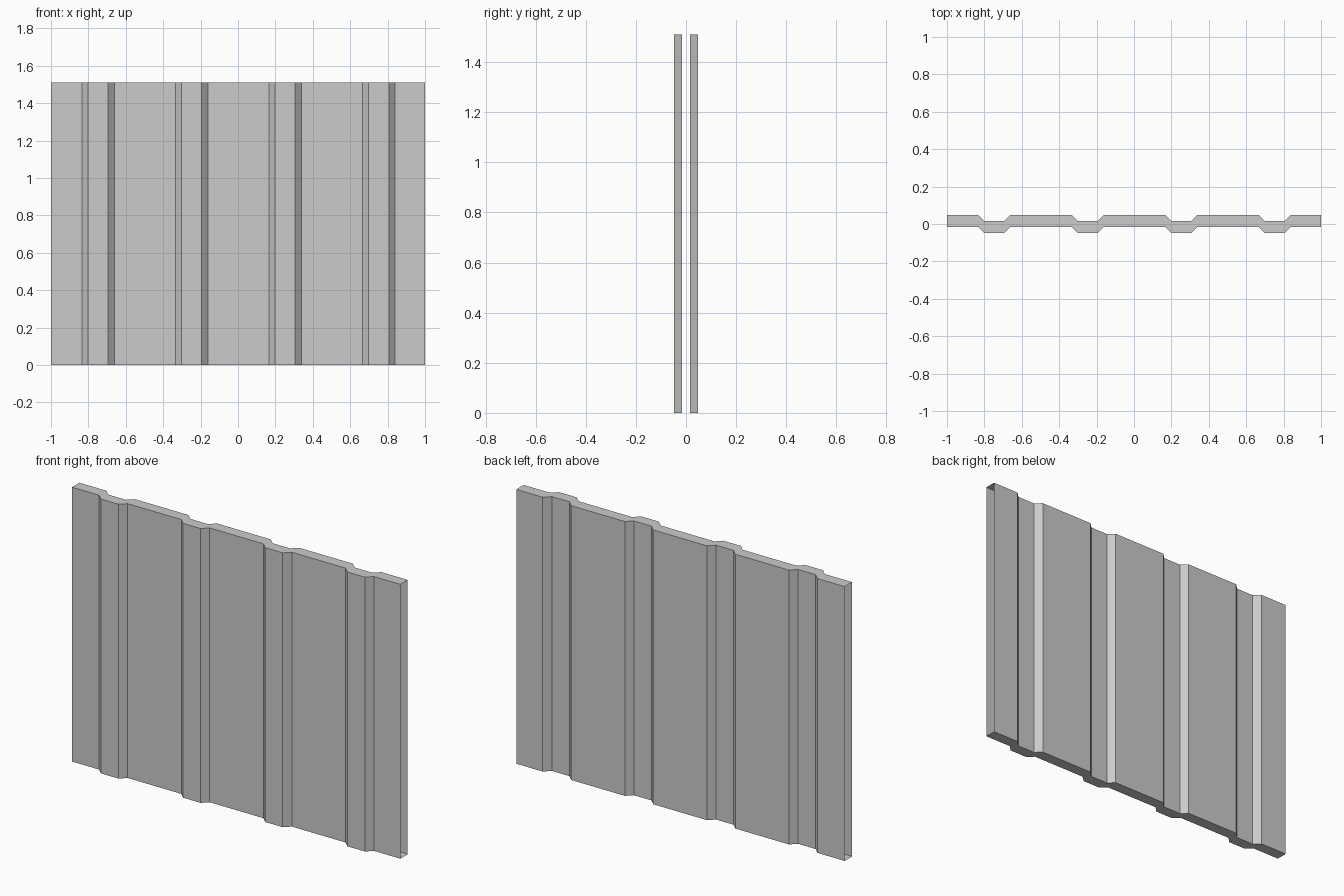
import bpy
import bmesh

cube = bpy.data.objects.get("Cube")
if cube:
    bpy.data.objects.remove(cube, do_unlink=True)

HEIGHT = 1.51
SKIN_GAP = 0.064                 # distance between front and back sheets
FLAT_Y, RIB_Y = -0.016, -0.048   # front sheet: flats and rib crests
RIB_CENTRES = [-0.7475 + 0.5 * i for i in range(4)]
RIB_FOOT, RIB_CREST = 0.0865, 0.0535

# Painted sheet metal
metal = bpy.data.materials.new("light grey metal")
metal.use_nodes = True
grey = (0.6, 0.6, 0.6, 1.0)
metal.diffuse_color = grey
metal.node_tree.nodes["Principled BSDF"].inputs["Base Color"].default_value = grey

# Trapezoidal rib profile, left to right
profile = [(-1.0, FLAT_Y)]
for c in RIB_CENTRES:
    profile += [(c - RIB_FOOT, FLAT_Y), (c - RIB_CREST, RIB_Y),
                (c + RIB_CREST, RIB_Y), (c + RIB_FOOT, FLAT_Y)]
profile.append((1.0, FLAT_Y))

bm = bmesh.new()


def profile_row(offset, z):
    return [bm.verts.new((x, y + offset, z)) for x, y in profile]


front_low, front_high = profile_row(0, 0), profile_row(0, HEIGHT)
back_low, back_high = profile_row(SKIN_GAP, 0), profile_row(SKIN_GAP, HEIGHT)

# Front and back ribbed sheets; the two side ends stay open
for i in range(len(profile) - 1):
    j = i + 1
    bm.faces.new((front_low[i], front_low[j], front_high[j], front_high[i]))
    bm.faces.new((back_low[j], back_low[i], back_high[i], back_high[j]))

# Top and bottom caps
bm.faces.new(front_high + back_high[::-1])
bm.faces.new(back_low + front_low[::-1])

mesh = bpy.data.meshes.new("ribbed_wall_panel")
bm.to_mesh(mesh)
bm.free()
mesh.materials.append(metal)
panel = bpy.data.objects.new("ribbed_wall_panel", mesh)
bpy.context.collection.objects.link(panel)
